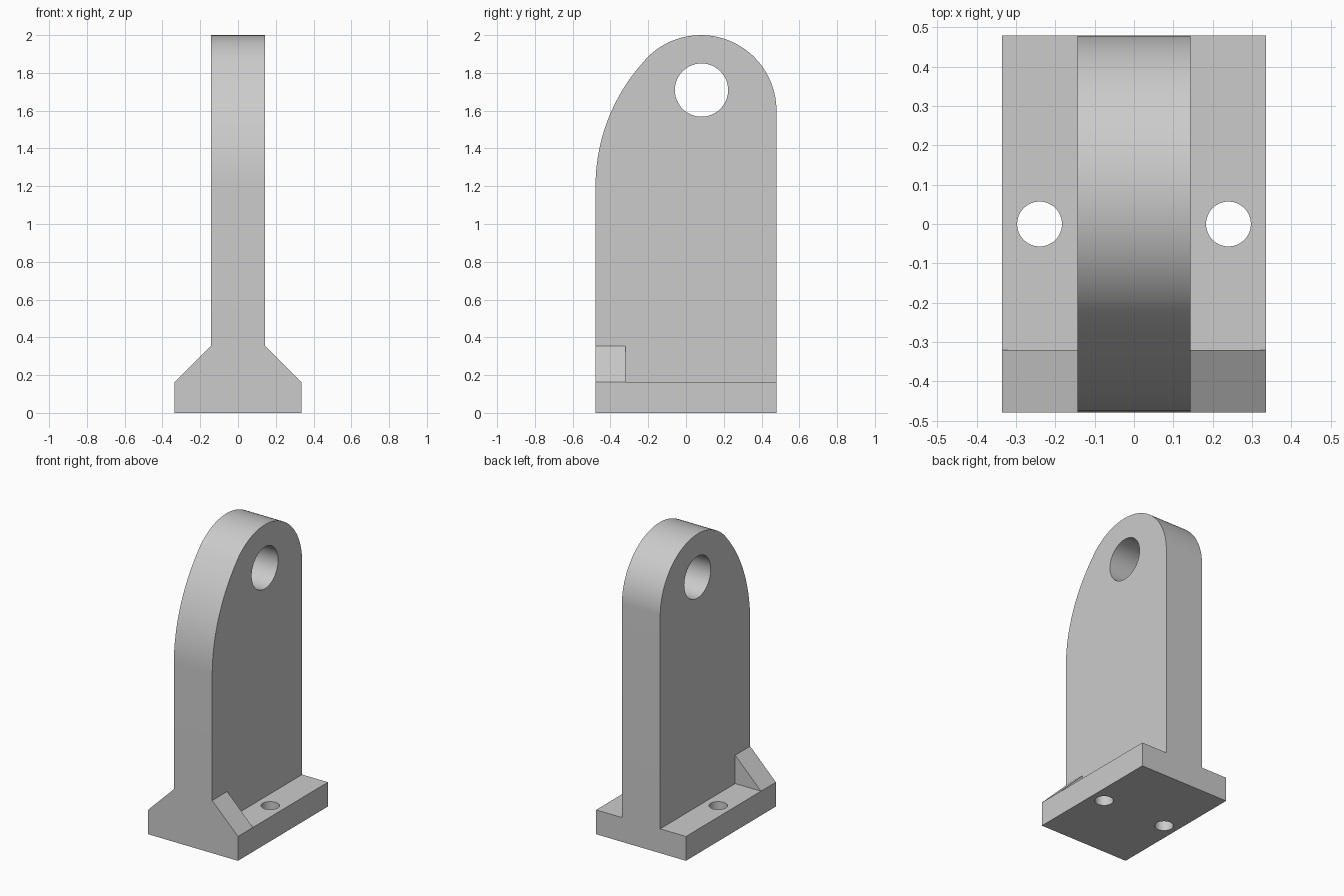
import bpy, bmesh
from math import pi, cos, sin, atan2, hypot

if "Cube" in bpy.data.objects:
    bpy.data.objects.remove(bpy.data.objects["Cube"], do_unlink=True)

grey = bpy.data.materials.new("plain grey")
grey.use_nodes = True
colour = (0.6, 0.6, 0.6, 1)
grey.diffuse_color = colour
grey.node_tree.nodes["Principled BSDF"].inputs["Base Color"].default_value = colour

HALF_Y, HALF_X, WEB_X = 0.479, 0.335, 0.143
BASE_Z, GUSSET_Z, GUSSET_Y = 0.164, 0.355, -0.32


def arc(cx, cy, r, a0, a1, n):
    return [(cx + r * cos(a0 + (a1 - a0) * i / n),
             cy + r * sin(a0 + (a1 - a0) * i / n)) for i in range(n + 1)]


def prism(name, points, axis, start, end):
    """Extrude a closed 2D profile along an axis."""
    place = {"x": lambda u, v: (start, u, v),
             "y": lambda u, v: (u, start, v),
             "z": lambda u, v: (u, v, start)}[axis]
    shift = [(end - start) * (axis == a) for a in "xyz"]
    bm = bmesh.new()
    face = bm.faces.new([bm.verts.new(place(u, v)) for u, v in points])
    grown = bmesh.ops.extrude_face_region(bm, geom=[face], use_keep_orig=True)
    bmesh.ops.translate(bm, vec=shift,
                        verts=[g for g in grown["geom"] if isinstance(g, bmesh.types.BMVert)])
    bmesh.ops.recalc_face_normals(bm, faces=bm.faces)
    mesh = bpy.data.meshes.new(name)
    bm.to_mesh(mesh)
    bm.free()
    mesh.materials.append(grey)
    obj = bpy.data.objects.new(name, mesh)
    bpy.context.collection.objects.link(obj)
    return obj


def combine(target, tool, operation):
    """Apply a boolean and discard the tool."""
    bpy.context.view_layer.objects.active = target
    mod = target.modifiers.new("boolean", "BOOLEAN")
    mod.operation, mod.object, mod.solver = operation, tool, "EXACT"
    bpy.ops.object.modifier_apply(modifier=mod.name)
    bpy.data.objects.remove(tool, do_unlink=True)


# Upright web: small arc on the back, blending into a large arc on the front
small_r, small_y, small_z = 0.4, HALF_Y - 0.4, 1.6
big_r, big_z = 0.98, 1.2
big_y = big_r - HALF_Y
join = atan2(small_z - big_z, small_y - big_y)
outline = [(-HALF_Y, 0), (HALF_Y, 0)]
outline += arc(small_y, small_z, small_r, 0, join, 40)
outline += arc(big_y, big_z, big_r, join, pi, 24)[1:]
bracket = prism("bracket", outline, "x", -WEB_X, WEB_X)

# Base plate
base = prism("base_plate", [(-HALF_X, -HALF_Y), (HALF_X, -HALF_Y),
                            (HALF_X, HALF_Y), (-HALF_X, HALF_Y)], "z", 0, BASE_Z)
combine(bracket, base, "UNION")

# Sloping gussets at the front, both sides in one profile
gusset = prism("front_gussets", [(-HALF_X, 0), (HALF_X, 0), (HALF_X, BASE_Z),
                                 (WEB_X, GUSSET_Z), (-WEB_X, GUSSET_Z), (-HALF_X, BASE_Z)],
               "y", -HALF_Y, GUSSET_Y)
combine(bracket, gusset, "UNION")

# Pivot hole and two bolt holes
pivot = prism("pivot_cutter", arc(0.082, 1.709, 0.141, 0, 2 * pi, 64)[:-1], "x", -1, 1)
combine(bracket, pivot, "DIFFERENCE")
for side in (-1, 1):
    bolt = prism("bolt_cutter", arc(side * 0.24, 0, 0.057, 0, 2 * pi, 48)[:-1], "z", -1, 1)
    combine(bracket, bolt, "DIFFERENCE")

# Smooth the curved walls, keep the edges sharp
bpy.ops.object.select_all(action="DESELECT")
bracket.select_set(True)
bpy.context.view_layer.objects.active = bracket
bpy.ops.object.shade_smooth_by_angle(angle=pi / 6)
